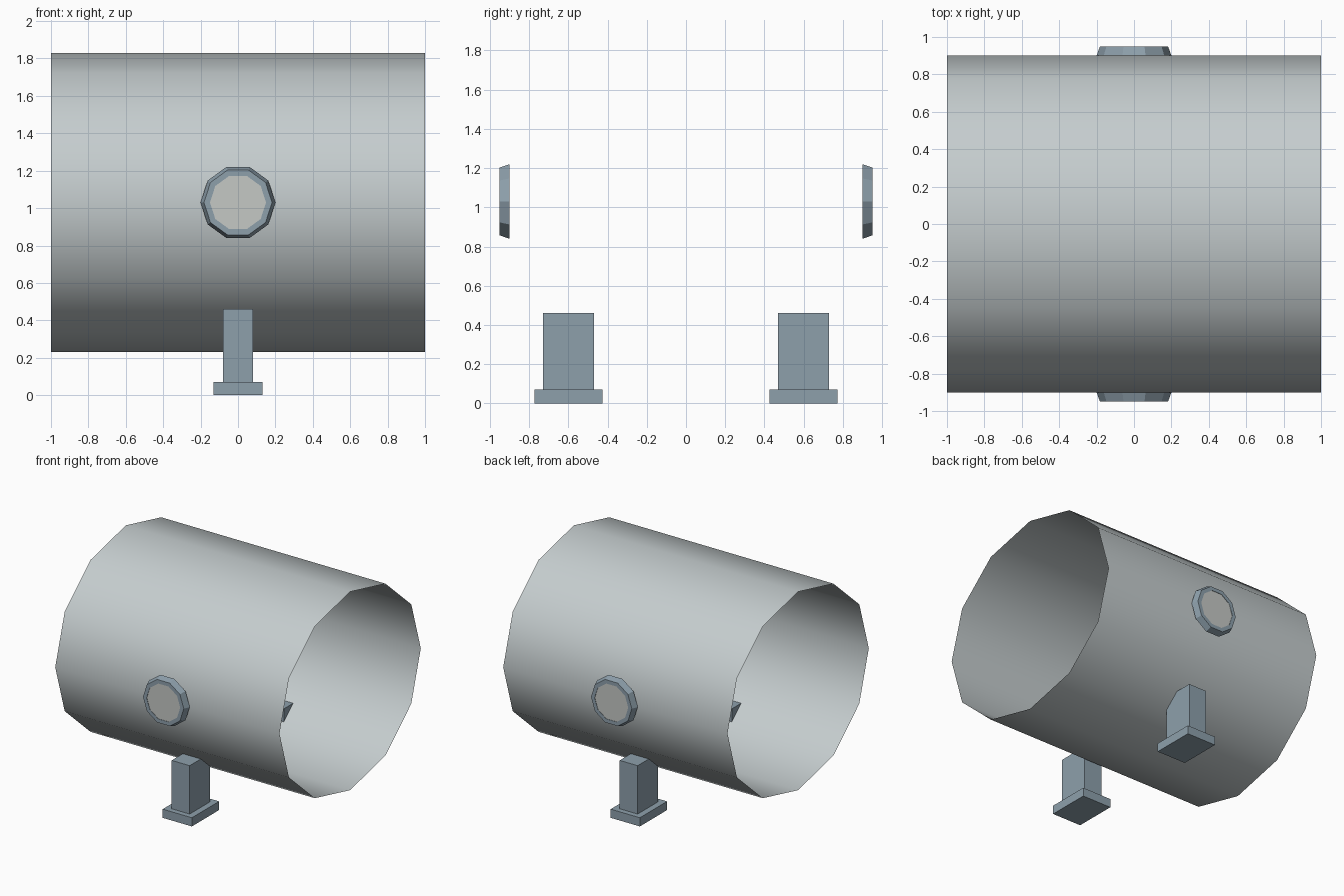
import bpy
import bmesh
from math import cos, sin, tau

if "Cube" in bpy.data.objects:
    bpy.data.objects.remove(bpy.data.objects["Cube"], do_unlink=True)


def make_material(name, rgb):
    mat = bpy.data.materials.new(name)
    mat.use_nodes = True
    colour = (*rgb, 1.0)
    mat.diffuse_color = colour
    mat.node_tree.nodes["Principled BSDF"].inputs["Base Color"].default_value = colour
    return mat


shell_grey = make_material("pale_grey_shell", (0.56, 0.61, 0.62))
steel = make_material("blue_grey_steel", (0.27, 0.35, 0.41))
glass = make_material("warm_grey_glass", (0.56, 0.58, 0.56))

AXIS_Z = 1.03


def add_object(name, bm, mat, smooth=False):
    mesh = bpy.data.meshes.new(name)
    for face in bm.faces:
        face.smooth = smooth
    bm.to_mesh(mesh)
    bm.free()
    mesh.materials.append(mat)
    obj = bpy.data.objects.new(name, mesh)
    bpy.context.collection.objects.link(obj)
    return obj


def ring(bm, sides, place):
    """Ring of vertices; place maps cosine and sine to a point."""
    return [bm.verts.new(place(cos(tau * i / sides), sin(tau * i / sides)))
            for i in range(sides)]


def bridge(bm, a, b):
    n = len(a)
    for i in range(n):
        j = (i + 1) % n
        bm.faces.new((a[i], a[j], b[j], b[i]))


def box(bm, x, y, z0, z1, half_x, half_y):
    verts = bmesh.ops.create_cube(bm, size=2)["verts"]
    for v in verts:
        v.co = (x + v.co.x * half_x, y + v.co.y * half_y,
                z0 if v.co.z < 0 else z1)


# Open twelve-sided barrel, slightly wider than tall
bm = bmesh.new()
ends = [ring(bm, 12, lambda c, s, x=x: (x, 0.9 * c, AXIS_Z + 0.8 * s))
        for x in (-1, 1)]
bridge(bm, ends[1], ends[0])
add_object("barrel_shell", bm, shell_grey, smooth=True)

for side, label in ((-1, "front"), (1, "back")):
    # Tapered porthole frame: outer wall, flat rim and short inner wall
    bm = bmesh.new()
    profile = ((0.2, 0.9), (0.182, 0.95), (0.15, 0.95), (0.15, 0.945))
    rings = [ring(bm, 10, lambda c, s, r=r, d=d:
                  (-side * r * c, side * d, AXIS_Z + r * s))
             for r, d in profile]
    for a, b in zip(rings, rings[1:]):
        bridge(bm, a, b)
    add_object(label + "_porthole_frame", bm, steel)

    # Porthole pane
    bm = bmesh.new()
    bm.faces.new(ring(bm, 10, lambda c, s:
                      (-side * 0.15 * c, side * 0.947, AXIS_Z + 0.15 * s)))
    add_object(label + "_porthole_pane", bm, glass)

    # Support post with foot plate
    bm = bmesh.new()
    box(bm, 0, side * 0.6, 0.07, 0.46, 0.08, 0.13)
    add_object(label + "_support_post", bm, steel)
    bm = bmesh.new()
    box(bm, 0, side * 0.6, 0, 0.07, 0.13, 0.173)
    add_object(label + "_foot_plate", bm, steel)
